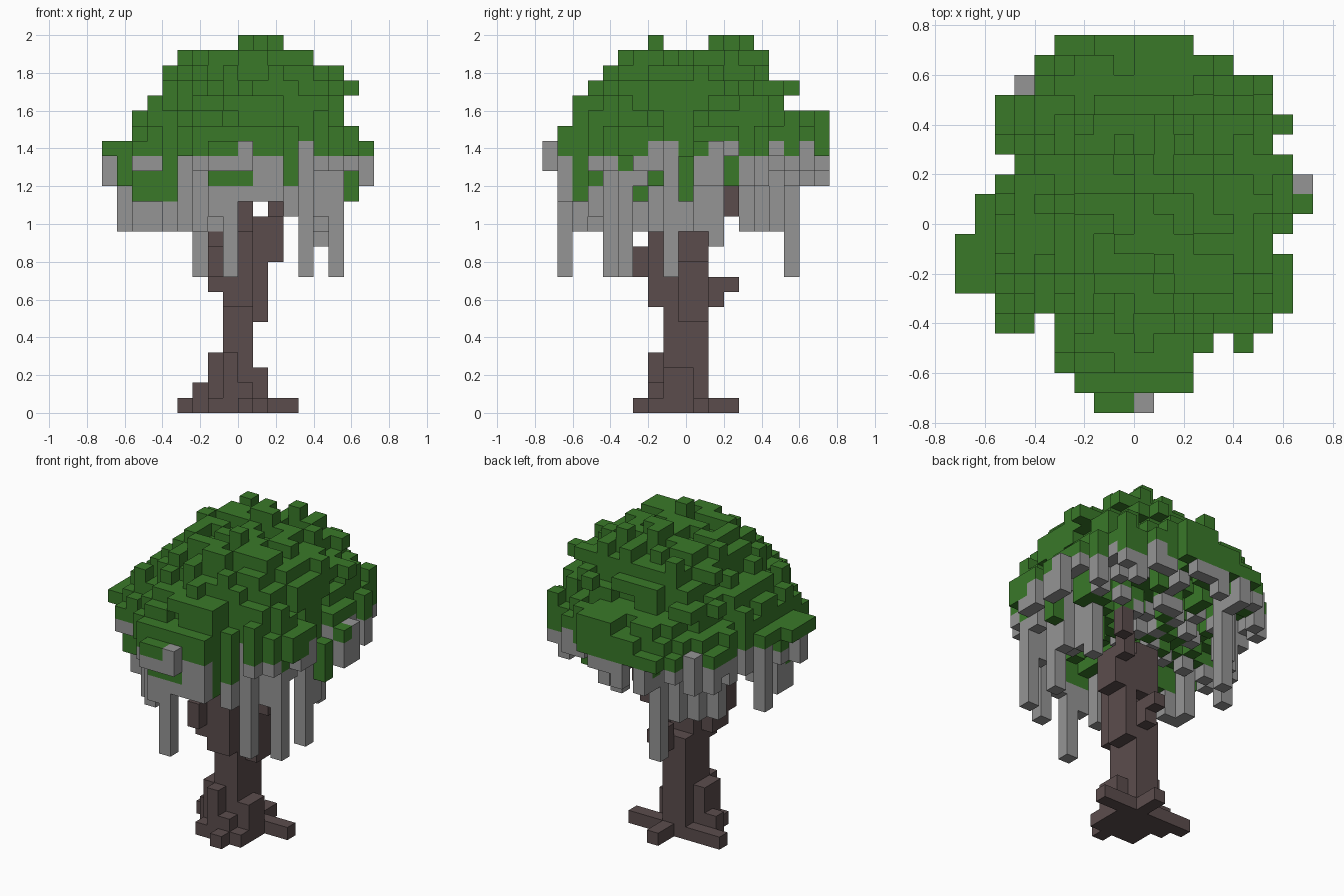
import bpy, bmesh, math, random
from mathutils import Vector

random.seed(7)
V = 0.08  # block size
SIDES = [Vector(d) for d in ((1, 0, 0), (-1, 0, 0), (0, 1, 0), (0, -1, 0), (0, 0, 1), (0, 0, -1))]

cube = bpy.data.objects.get("Cube")
if cube:
    bpy.data.objects.remove(cube, do_unlink=True)


def material(name, color):
    mat = bpy.data.materials.new(name)
    mat.use_nodes = True
    mat.diffuse_color = (*color, 1)
    mat.node_tree.nodes["Principled BSDF"].inputs["Base Color"].default_value = (*color, 1)
    return mat


def box(xs, ys, zs):
    """Block cells inside half-open ranges."""
    return {(i, j, k) for i in range(*xs) for j in range(*ys) for k in range(*zs)}


def neighbours(cell):
    return [tuple(int(c) for c in Vector(cell) + n) for n in SIDES]


def build(name, cells, occupied, mat):
    """Mesh only the block sides that are not covered by another block."""
    bm = bmesh.new()
    for cell in sorted(cells):
        center = Vector(cell) + Vector((0.5, 0, 0.5))
        for n, other in zip(SIDES, neighbours(cell)):
            if other in occupied:
                continue
            u = Vector((n.y, n.z, n.x))
            w = n.cross(u)
            corners = (-u - w, u - w, u + w, w - u)
            bm.faces.new([bm.verts.new((center + (n + c) / 2) * V) for c in corners])
    bmesh.ops.remove_doubles(bm, verts=bm.verts, dist=V / 100)
    mesh = bpy.data.meshes.new(name)
    bm.to_mesh(mesh)
    bm.free()
    mesh.materials.append(mat)
    bpy.context.collection.objects.link(bpy.data.objects.new(name, mesh))


# Canopy outline: x range of each row, front to back
ROWS = [(-2, 1), (-3, 3), (-4, 3), (-4, 4), (-4, 7), (-7, 8), (-9, 8), (-9, 8), (-9, 7), (-8, 7),
        (-8, 9), (-7, 9), (-6, 8), (-7, 7), (-7, 8), (-7, 7), (-6, 7), (-5, 5), (-4, 3)]
plan = {(i, j - 9) for j, row in enumerate(ROWS) for i in range(*row)}
plan |= {(5, -6), (-7, -5), (-6, -5)}


def highest(i, j):
    """Steep sides: the top limit near the ends of the canopy."""
    if i >= 8 or i <= -9:
        return 18
    if i == 7 or i <= -8 or j <= -8:
        return 19
    if j >= 7 or i <= -7:
        return 20
    return 22 if j <= -6 or j == 6 else 24


# Leaves: a dome with an uneven underside
leaves = set()
undersides = {}
rim = set()
for i, j in sorted(plan):
    d = math.hypot((i - 0.5) / 8.5, (j - 0.5) / 9.5)
    top = round(24.7 - 6.5 * d ** 2.4) + random.choice((0, 0, 0, 1))
    top = max(18, min(highest(i, j), top))
    if any((i + a, j + b) not in plan for a, b in ((1, 0), (-1, 0), (0, 1), (0, -1))):
        rim.add((i, j))
    if i + j > 8 and j < 9:
        bottom = random.choice((17, 18, 18))
    elif (i, j) in rim:
        bottom = 17
    elif d < 0.45:
        bottom = random.choice((15, 16, 17))
    else:
        bottom = random.choice((16, 17, 17, 18))
    bottom = min(bottom, top - 1)
    undersides[i, j] = bottom
    leaves |= box((i, i + 1), (j, j + 1), (bottom, top))

# Rough up the outer layer by knocking out single blocks
surface = [c for c in sorted(leaves) if c[2] > 18 and any(n not in leaves for n in neighbours(c))]
leaves -= {c for c in surface if random.random() < 0.33}
for i, j in ((1, -2), (0, 2), (1, 2), (0, 3), (2, 4)):
    leaves |= box((i, i + 1), (j, j + 1), (23, 25))
leaves |= {(7, 3, 21), (3, 7, 21)}

# Low leaf clumps under the dome
for clump in (((-7, -4), (-4, -2), (14, 18)), ((-8, -7), (-3, -2), (15, 18)), ((-2, 1), (-8, -7), (15, 18)),
              ((2, 3), (-7, -6), (14, 18)), ((3, 4), (-6, -5), (15, 18)), ((7, 8), (0, 1), (14, 17)),
              ((5, 7), (2, 4), (15, 18)), ((4, 5), (1, 2), (13, 18)), ((3, 4), (7, 8), (15, 18))):
    leaves |= box(*clump)

# Hanging strands: column and lowest block
STRANDS = [(-1, -8, 9), (4, -5, 9), (6, -4, 9), (6, -1, 9), (-3, 7, 9), (-8, 1, 12), (5, 2, 11),
           (-6, -3, 12), (-4, -6, 12), (-3, -7, 12), (-5, -4, 12), (-7, -3, 12), (-7, -2, 12),
           (-4, 6, 12), (-5, 5, 12), (-6, 4, 12), (-2, -2, 12), (-2, -8, 13), (0, -8, 14),
           (1, -8, 14), (2, -8, 14), (3, -6, 13), (5, -4, 13), (6, 0, 12), (5, 1, 12),
           (-4, -5, 13), (-4, -4, 12)]
strands = set()


def hang(i, j, bottom):
    k = bottom
    while (i, j, k) not in leaves and k < 18:
        strands.add((i, j, k))
        k += 1


for strand in STRANDS:
    hang(*strand)
for (i, j), bottom in undersides.items():
    on_rim = (i, j) in rim
    if random.random() < (0.7 if on_rim else 0.2):
        short = j == -9 or (on_rim and -9 < i < 0 and j < 0)
        hang(i, j, max(16 if short else 15, bottom - random.choice((1, 2))))

# Scattered strands that reach one block up into the leaf edge
for i, j in sorted(rim):
    if (i, j, 16) in strands and i > -9 and random.random() < 0.15:
        leaves.discard((i, j, 17))
        strands.add((i, j, 17))

# Trunk with flared roots and stubby branches
trunk = set()
for part in (
        ((-1, 1), (-1, 2), (0, 14)), ((1, 2), (0, 2), (6, 13)),          # stem
        ((-2, 2), (-2, 2), (0, 1)), ((-4, -2), (1, 2), (0, 1)),          # roots
        ((2, 4), (1, 2), (0, 1)), ((0, 1), (2, 4), (0, 1)),
        ((0, 1), (-3, -2), (0, 1)), ((-3, -2), (0, 1), (0, 2)),
        ((1, 2), (-1, 1), (0, 3)), ((-2, -1), (-1, 1), (0, 4)),
        ((-1, 0), (-2, -1), (0, 4)), ((0, 1), (-2, -1), (0, 2)),
        ((-1, 1), (-2, -1), (7, 12)), ((-2, -1), (-2, 0), (8, 12)),      # branches
        ((-2, -1), (-3, -2), (9, 11)), ((2, 3), (0, 2), (10, 13)),
        ((0, 1), (2, 3), (7, 9)), ((0, 1), (3, 4), (8, 9)),
        ((2, 3), (2, 3), (12, 14)), ((3, 4), (3, 4), (13, 16)), ((4, 5), (4, 5), (15, 18))):
    trunk |= box(*part)
trunk -= box((-1, 1), (1, 2), (8, 10))  # notch behind the stem

trunk -= leaves | strands
occupied = leaves | strands | trunk
build("leaf_canopy", leaves, occupied, material("leaf green", (0.041, 0.19, 0.022)))
build("hanging_strands", strands, occupied, material("strand grey", (0.3, 0.3, 0.3)))
build("trunk", trunk, occupied, material("bark brown", (0.105, 0.073, 0.073)))
